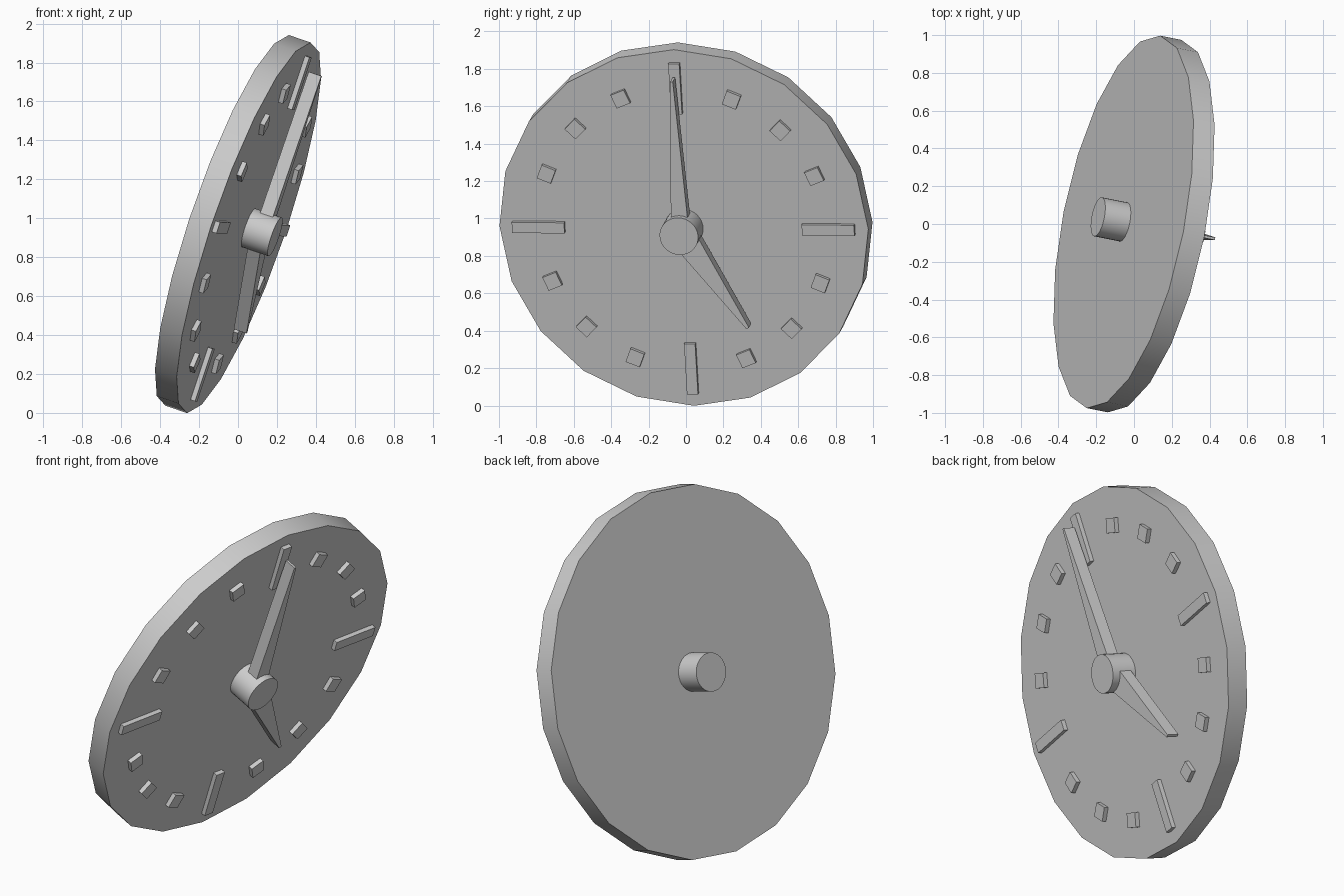
import bpy, bmesh, math
from mathutils import Matrix, Vector

if "Cube" in bpy.data.objects:
    bpy.data.objects.remove(bpy.data.objects["Cube"])

# Tilted clock frame: local X = 3 o'clock, Y = 12 o'clock, Z = out of the dial
n = Vector((0.929, -0.186, -0.32)).normalized()
u = Vector((0.316, -0.054, 0.948))
u = (u - n * u.dot(n)).normalized()
v = u.cross(n)
FRAME = Matrix.Translation((0, 0, 0.97)) @ Matrix((v, u, n)).transposed().to_4x4()

R, T = 1.005, 0.12          # dial radius and thickness
FACE = T / 2


def finish(name, bm, turn=0.0, smooth=False):
    bmesh.ops.recalc_face_normals(bm, faces=bm.faces)
    bm.transform(FRAME @ Matrix.Rotation(-turn, 4, 'Z'))
    me = bpy.data.meshes.new(name)
    bm.to_mesh(me)
    bm.free()
    if smooth:
        me.shade_smooth()
        me.set_sharp_from_angle(angle=math.radians(30))
    ob = bpy.data.objects.new(name, me)
    bpy.context.collection.objects.link(ob)
    return ob


def cylinder(name, radius, depth, sides):
    bm = bmesh.new()
    bmesh.ops.create_cone(bm, cap_ends=True, segments=sides,
                          radius1=radius, radius2=radius, depth=depth)
    finish(name, bm, smooth=True)


def marker(name, width, length, height, turn):
    bm = bmesh.new()
    # sunk slightly into the dial
    low, high = FACE - 0.02, FACE + height
    bmesh.ops.create_cube(bm, size=1, matrix=Matrix.Translation((0, 0.79, (low + high) / 2))
                          @ Matrix.Diagonal((width, length, high - low, 1)))
    finish(name, bm, turn)


def hand(name, length, base, tip, turn, low, high):
    bm = bmesh.new()
    outline = [(-base, 0), (base, 0), (tip, length), (-tip, length)]
    f = bm.faces.new([bm.verts.new((x, y, low)) for x, y in outline])
    top = bmesh.ops.extrude_face_region(bm, geom=[f])
    bmesh.ops.translate(bm, vec=(0, 0, high - low),
                        verts=[g for g in top['geom'] if isinstance(g, bmesh.types.BMVert)])
    finish(name, bm, turn)


# Dial and the hub passing through it
cylinder("dial", R, T, 20)
cylinder("hub", 0.105, 0.41, 32)

# Sixteen markers, every fourth one long
for i in range(16):
    a = i * math.tau / 16
    if i % 4 == 0:
        marker(f"long_marker_{i}", 0.06, 0.285, 0.025, a)
    else:
        marker(f"small_marker_{i}", 0.08, 0.08, 0.025, a)

# Tapered hands
hand("minute_hand", 0.86, 0.05, 0.007, 0.0, 0.10, 0.17)
hand("hour_hand", 0.63, 0.075, 0.008, math.radians(147.6), 0.09, 0.16)
